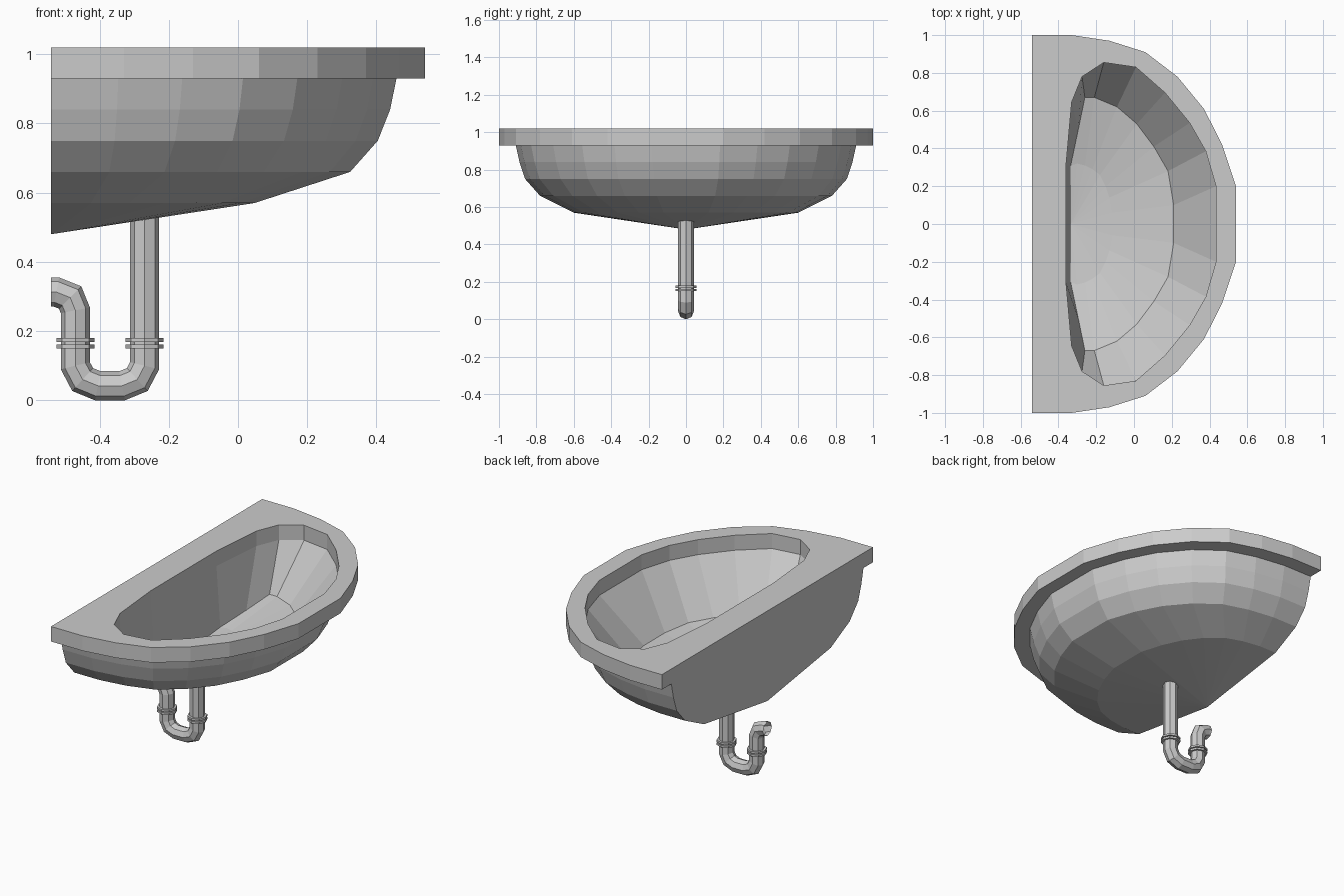
import bpy, bmesh, math
from mathutils import Vector

if "Cube" in bpy.data.objects:
    bpy.data.objects.remove(bpy.data.objects["Cube"])


def finish(name, bm):
    bmesh.ops.remove_doubles(bm, verts=bm.verts, dist=0.0005)
    bmesh.ops.recalc_face_normals(bm, faces=bm.faces)
    me = bpy.data.meshes.new(name)
    bm.to_mesh(me)
    bm.free()
    ob = bpy.data.objects.new(name, me)
    bpy.context.collection.objects.link(ob)
    return ob


def loft(bm, rings):
    for a, b in zip(rings, rings[1:]):
        n = len(a)
        for i in range(n):
            j = (i + 1) % n
            bm.faces.new((a[i], a[j], b[j], b[i]))


def fan(bm, ring, tip):
    v = bm.verts.new(tip)
    for i in range(len(ring)):
        bm.faces.new((ring[i], ring[(i + 1) % len(ring)], v))


# Half outlines, front to back; mirrored across y
rim = [(.54, .2), (.467, .42), (.37, .61), (.23, .78), (.06, .91),
       (-.13, .97), (-.33, 1), (-.54, 1), (-.54, .31)]
opening = [(.434, .2), (.38, .385), (.295, .535), (.164, .695), (.01, .83),
           (-.16, .855), (-.275, .78), (-.33, .645), (-.36, .31)]
floor_edge = [(.21, .1, .65), (.18, .28, .65), (.105, .41, .65), (.015, .53, .65), (-.09, .62, .65),
              (-.21, .67, .65), (-.26, .67, .65), (-.295, .5, .61), (-.335, .31, .57)]
floor_low = [(-.115, .06), (-.13, .14), (-.15, .2), (-.18, .26), (-.22, .29),
             (-.26, .31), (-.3, .32), (-.335, .31), (-.335, .31)]
BACK = -.54


def ring(bm, half, z=0, sx=1, sy=1):
    pts = [(BACK + (p[0] - BACK) * sx, p[1] * sy, p[2] if len(p) > 2 else z) for p in half]
    pts += [(x, -y, h) for x, y, h in reversed(pts)]
    return [bm.verts.new(p) for p in pts]


# Basin: underside, rim and inner bowl as one closed shell
bm = bmesh.new()
under = [(.57, .544, .6), (.66, .8, .78), (.75, .874, .86), (.84, .907, .89), (.93, .924, .91)]
rings = [ring(bm, rim, z, sx, sy) for z, sx, sy in under]
rings += [ring(bm, rim, .93), ring(bm, rim, 1.02),
          ring(bm, opening, 1.02), ring(bm, opening, .93),
          ring(bm, floor_edge), ring(bm, floor_low, .57)]
loft(bm, rings)
fan(bm, rings[0], (BACK, 0, .48))
fan(bm, rings[-1], (-.335, 0, .54))
finish("basin", bm)

# Drain pipe: octagonal tube along a trap-shaped path
path = [Vector((x, 0, z)) for x, z in [
    (-.27, .53), (-.27, .1), (-.291, .06), (-.335, .042), (-.405, .042), (-.449, .06),
    (-.47, .1), (-.47, .26), (-.485, .297), (-.525, .313), (-.54, .313)]]
R, SIDES = .042, 8
bm = bmesh.new()
rings = []
for i, p in enumerate(path):
    d0 = (p - path[max(i - 1, 0)]).normalized()
    d1 = (path[min(i + 1, len(path) - 1)] - p).normalized()
    t = (d0 + d1).normalized()
    side = Vector((-t.z, 0, t.x))
    miter = 1 / max(t.dot(d1 if d1.length else d0), .7)
    rings.append([bm.verts.new(p + side * R * miter * math.cos(a) + Vector((0, R * math.sin(a), 0)))
                  for a in (2 * math.pi * k / SIDES for k in range(SIDES))])
loft(bm, rings)
finish("drain_pipe", bm)

# Paired collars on both vertical runs of the pipe
for label, x in (("inlet", -.27), ("outlet", -.47)):
    for part, z in (("lower", .156), ("upper", .174)):
        bpy.ops.mesh.primitive_cylinder_add(vertices=SIDES, radius=.055, depth=.012, location=(x, 0, z),
                                            rotation=(0, 0, math.pi / 2))
        bpy.context.object.name = f"{label}_collar_{part}"
